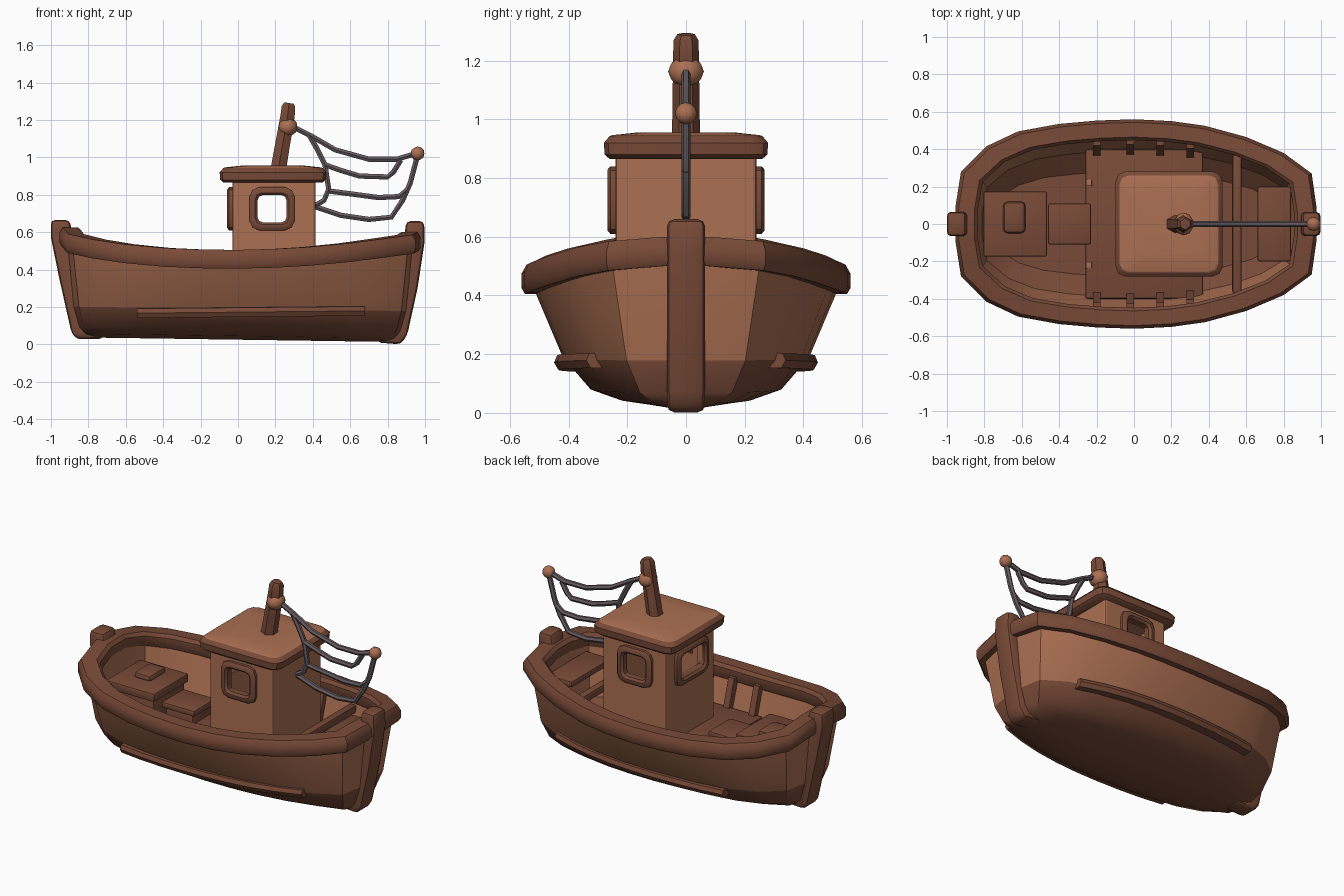
import bpy, bmesh, math
from mathutils import Vector

if "Cube" in bpy.data.objects:
    bpy.data.objects.remove(bpy.data.objects["Cube"])


def material(name, rgb):
    m = bpy.data.materials.new(name)
    m.diffuse_color = (*rgb, 1)
    m.use_nodes = True
    m.node_tree.nodes["Principled BSDF"].inputs["Base Color"].default_value = m.diffuse_color
    return m


LIGHT = material("light wood", (0.41, 0.16, 0.085))
DARK = material("dark wood", (0.19, 0.069, 0.039))
ROPE = material("grey rope", (0.135, 0.105, 0.115))


def finish(bm, name, mat, bevel=0, rule=None, angle=38):
    """Clean up, bevel, colour and link one part."""
    bmesh.ops.recalc_face_normals(bm, faces=bm.faces[:])
    if bevel:
        edges = [e for e in bm.edges if e.calc_face_angle(0) > 0.35]
        bmesh.ops.bevel(bm, geom=edges, offset=bevel, segments=2, profile=0.5,
                        affect='EDGES', clamp_overlap=True)
    if rule:
        for f in bm.faces:
            f.material_index = int(rule(f.calc_center_median()))
    me = bpy.data.meshes.new(name)
    bm.to_mesh(me)
    bm.free()
    me.materials.append(mat)
    if rule:
        me.materials.append(DARK if mat == LIGHT else LIGHT)
    me.shade_smooth()
    me.set_sharp_from_angle(angle=math.radians(angle))
    ob = bpy.data.objects.new(name, me)
    bpy.context.collection.objects.link(ob)
    return ob


def loft(name, loops, mat, wrap=False, **kw):
    """Skin closed loops in order; wrap joins last to first, otherwise cap the ends."""
    bm = bmesh.new()
    rows = [[bm.verts.new(p) for p in loop] for loop in loops]
    pairs = list(zip(rows, rows[1:])) + ([(rows[-1], rows[0])] if wrap else [])
    for a, b in pairs:
        n = len(a)
        for i in range(n):
            j = (i + 1) % n
            bm.faces.new((a[i], a[j], b[j], b[i]))
    if not wrap:
        bm.faces.new(rows[0])
        bm.faces.new(rows[-1])
    return finish(bm, name, mat, **kw)


def box(name, x, y, z, mat, bevel=0.012, **kw):
    """Box from min/max pairs."""
    loops = [[(x[0], y[0], h), (x[1], y[0], h), (x[1], y[1], h), (x[0], y[1], h)] for h in z]
    return loft(name, loops, mat, bevel=bevel, **kw)


def tube(name, pts, radii, mat, sides=6):
    """Round bar along (x, z) points in the centre plane."""
    loops = []
    for i, (x, z) in enumerate(pts):
        a, b = pts[max(i - 1, 0)], pts[min(i + 1, len(pts) - 1)]
        t = Vector((b[0] - a[0], b[1] - a[1])).normalized()
        r = radii[i] if isinstance(radii, (list, tuple)) else radii
        ring = [2 * math.pi * (k + 0.5) / sides for k in range(sides)]
        loops.append([(x - t.y * r * math.cos(k), r * math.sin(k), z + t.x * r * math.cos(k))
                      for k in ring])
    return loft(name, loops, mat)


def ball(name, at, r, mat, stretch=1.0):
    bm = bmesh.new()
    bmesh.ops.create_icosphere(bm, subdivisions=2, radius=r)
    bmesh.ops.scale(bm, verts=bm.verts[:], vec=(1, stretch, 1))
    bmesh.ops.translate(bm, verts=bm.verts[:], vec=at)
    return finish(bm, name, mat)


def round_rect(hw, hh, c):
    """Rounded rectangle with three points at each corner."""
    pts = []
    for k, (sx, sy) in enumerate([(1, 1), (-1, 1), (-1, -1), (1, -1)]):
        for d in (0, 45, 90):
            a = math.radians(90 * k + d)
            pts.append((sx * (hw - c) + c * math.cos(a), sy * (hh - c) + c * math.sin(a)))
    return pts


# Rail outline on one side, stern to bow: x, half width, top height
SIDE = [(-0.955, 0.09, 0.625), (-0.925, 0.28, 0.59), (-0.79, 0.415, 0.56), (-0.62, 0.495, 0.535),
        (-0.4, 0.535, 0.515), (-0.2, 0.553, 0.507), (0, 0.56, 0.505), (0.2, 0.55, 0.51),
        (0.38, 0.525, 0.52), (0.6, 0.465, 0.54), (0.8, 0.38, 0.565), (0.95, 0.27, 0.585),
        (0.977, 0.08, 0.60)]
OUTLINE = SIDE + [(x, -y, z) for x, y, z in reversed(SIDE)]


def half_width(x):
    for a, b in zip(SIDE, SIDE[1:]):
        if a[0] <= x <= b[0]:
            return a[1] + (b[1] - a[1]) * (x - a[0]) / (b[0] - a[0])


# Hull shell: outside up, over the sheer, then down to the floor
def hull_loop(fx, fy, z=None):
    return [(x * fx, y * fy, t - 0.07 if z is None else z - 0.012 * x) for x, y, t in OUTLINE]


loft("hull", [hull_loop(0.82, 0.12, 0.025), hull_loop(0.865, 0.4, 0.045), hull_loop(0.89, 0.58, 0.08),
              hull_loop(0.92, 0.75, 0.19), hull_loop(0.955, 0.935),
              hull_loop(0.88, 0.83), hull_loop(0.85, 0.70, 0.21), hull_loop(0.78, 0.5, 0.13)],
     LIGHT, rule=lambda c: c.z < 0.185, angle=34)

# Rail swept around the sheer
loft("rail", [[(x * (1 - 0.125 * s), y * (1 - 0.2 * s), t + d) for x, y, t in OUTLINE]
              for s, d in [(0, -0.03), (0.15, 0), (0.85, 0), (1, -0.02), (1, -0.075),
                           (0.85, -0.1), (0.1, -0.1), (0, -0.08)]], DARK, wrap=True)

# Stem and stern posts from side profiles
BOW = [(0.995, 0.66), (0.90, 0.66), (0.885, 0.55), (0.85, 0.3), (0.77, 0.06), (0.74, 0.01),
       (0.87, 0.0), (0.905, 0.05), (0.96, 0.3), (0.998, 0.55)]
STERN = [(-1, 0.665), (-0.90, 0.665), (-0.88, 0.56), (-0.85, 0.3), (-0.77, 0.08), (-0.72, 0.03),
         (-0.86, 0.027), (-0.89, 0.06), (-0.955, 0.35), (-1, 0.57)]
for name, prof in (("bow_post", BOW), ("stern_post", STERN)):
    loft(name, [[(x, y, z) for x, z in prof] for y in (-0.065, 0.065)], DARK, bevel=0.025)

# Rubbing strakes and inner ribs, both sides
for side, s in (("left", 1), ("right", -1)):
    loops = []
    for i in range(9):
        x = -0.54 + 1.22 * i / 8
        y, z = half_width(x / 0.925) * 0.735, 0.167 + 0.012 * i / 8
        loops.append([(x, s * (y + a), z + b) for a, b in
                      [(-0.03, -0.026), (0.025, -0.026), (0.04, 0), (0.03, 0.024), (-0.02, 0.026)]])
    loft(side + "_strake", loops, DARK)
    for k, x in enumerate((-0.2, -0.02, 0.14, 0.3)):
        w = half_width(x)
        loft(f"{side}_rib_{k}", [[(x + a, s * (w * f + b), z) for a, b in
                                  [(-0.02, -0.04), (0.02, -0.04), (0.02, 0.02), (-0.02, 0.02)]]
                                 for f, z in ((0.72, 0.25), (0.83, 0.45))], DARK)
    # Small light cleats at the deck edge
    box(side + "_cleat", (-0.257, -0.225), (s * 0.22 - 0.018, s * 0.22 + 0.018), (0.27, 0.29), LIGHT, 0.004)

# Deck and fittings
box("deck", (-0.26, 0.37), (-0.4, 0.4), (0.23, 0.28), DARK)
box("stern_locker", (-0.74, -0.48), (-0.155, 0.155), (0.11, 0.41), DARK)
box("stern_locker_lid", (-0.805, -0.465), (-0.175, 0.175), (0.39, 0.445), DARK)
box("locker_handle", (-0.70, -0.58), (-0.05, 0.12), (0.43, 0.48), DARK, 0.025)
box("engine_box", (-0.44, -0.25), (-0.095, 0.095), (0.11, 0.35), DARK)
box("engine_box_lid", (-0.46, -0.23), (-0.11, 0.11), (0.335, 0.375), DARK)
box("bow_seat", (0.66, 0.84), (-0.2, 0.2), (0.44, 0.48), DARK)
box("cross_beam", (0.525, 0.575), (-0.37, 0.37), (0.40, 0.45), DARK)

# Cabin walls: hollow box with window openings cut out
cabin = box("cabin", (-0.03, 0.415), (-0.24, 0.24), (0.27, 0.90), LIGHT, 0.012)
cabin.data.shade_flat()
cutters = [box("cut_room", (0.0, 0.385), (-0.21, 0.21), (0.285, 0.86), LIGHT, 0),
           box("cut_side", (0.10, 0.265), (-0.4, 0.4), (0.65, 0.80), LIGHT, 0),
           box("cut_back", (-0.2, 0.1), (-0.115, 0.115), (0.65, 0.80), LIGHT, 0)]
for c in cutters:
    c.data.shade_flat()
    mod = cabin.modifiers.new(c.name, 'BOOLEAN')
    mod.operation, mod.solver, mod.object = 'DIFFERENCE', 'EXACT', c
    c.hide_render = True
    c.display_type = 'WIRE'


# Window frames: loops around each opening
def window(name, place, hw, hh):
    specs = [(0, -0.02), (0, 0.018), (0.012, 0.028), (0.03, 0.028), (0.042, 0.015), (0.042, -0.02)]
    loft(name, [[place(u, v, d) for u, v in round_rect(hw - i, hh - i, 0.05 - i * 0.5)]
                for i, d in specs], DARK, wrap=True)


for side, s in (("left", 1), ("right", -1)):
    window(side + "_window_frame", lambda u, v, d: (0.182 + u, s * (0.24 + d), 0.725 + v), 0.12, 0.115)
window("back_window_frame", lambda u, v, d: (-0.03 - d, u, 0.725 + v), 0.16, 0.115)

# Roof: rounded dark slab with a light, slightly domed top
loft("roof", [[(0.187 + u, v, z) for u, v in round_rect(0.285 - i, 0.28 - i, 0.05)]
              for i, z in [(0.02, 0.865), (0.003, 0.88), (0, 0.92), (0.02, 0.943), (0.028, 0.946),
                           (0.12, 0.956)]],
     DARK, rule=lambda c: c.z > 0.944)

# Mast with knob and rigging
tube("mast", [(0.215, 0.93), (0.235, 1.05), (0.265, 1.22), (0.27, 1.27), (0.273, 1.29)],
     [0.048, 0.046, 0.044, 0.042, 0.03], DARK)
ball("mast_knob", (0.266, 0, 1.163), 0.053, LIGHT, 1.15)
ball("rigging_knob", (0.96, 0, 1.02), 0.038, LIGHT)
ROPES = {
    "top_rope": [(0.28, 1.17), (0.39, 1.115), (0.52, 1.04), (0.7, 0.99), (0.85, 0.99), (0.95, 1.02)],
    "rear_rope": [(0.38, 1.12), (0.42, 1.05), (0.465, 0.96), (0.485, 0.83), (0.46, 0.77), (0.40, 0.735)],
    "second_rope": [(0.465, 0.96), (0.55, 0.93), (0.65, 0.90), (0.8, 0.895), (0.83, 0.92), (0.87, 0.985)],
    "third_rope": [(0.485, 0.82), (0.6, 0.805), (0.75, 0.785), (0.86, 0.79), (0.91, 0.83)],
    "bottom_rope": [(0.40, 0.74), (0.55, 0.69), (0.7, 0.668), (0.82, 0.68), (0.88, 0.77),
                    (0.92, 0.86), (0.96, 1.01)],
}
for name, pts in ROPES.items():
    tube(name, pts, 0.016, ROPE)
